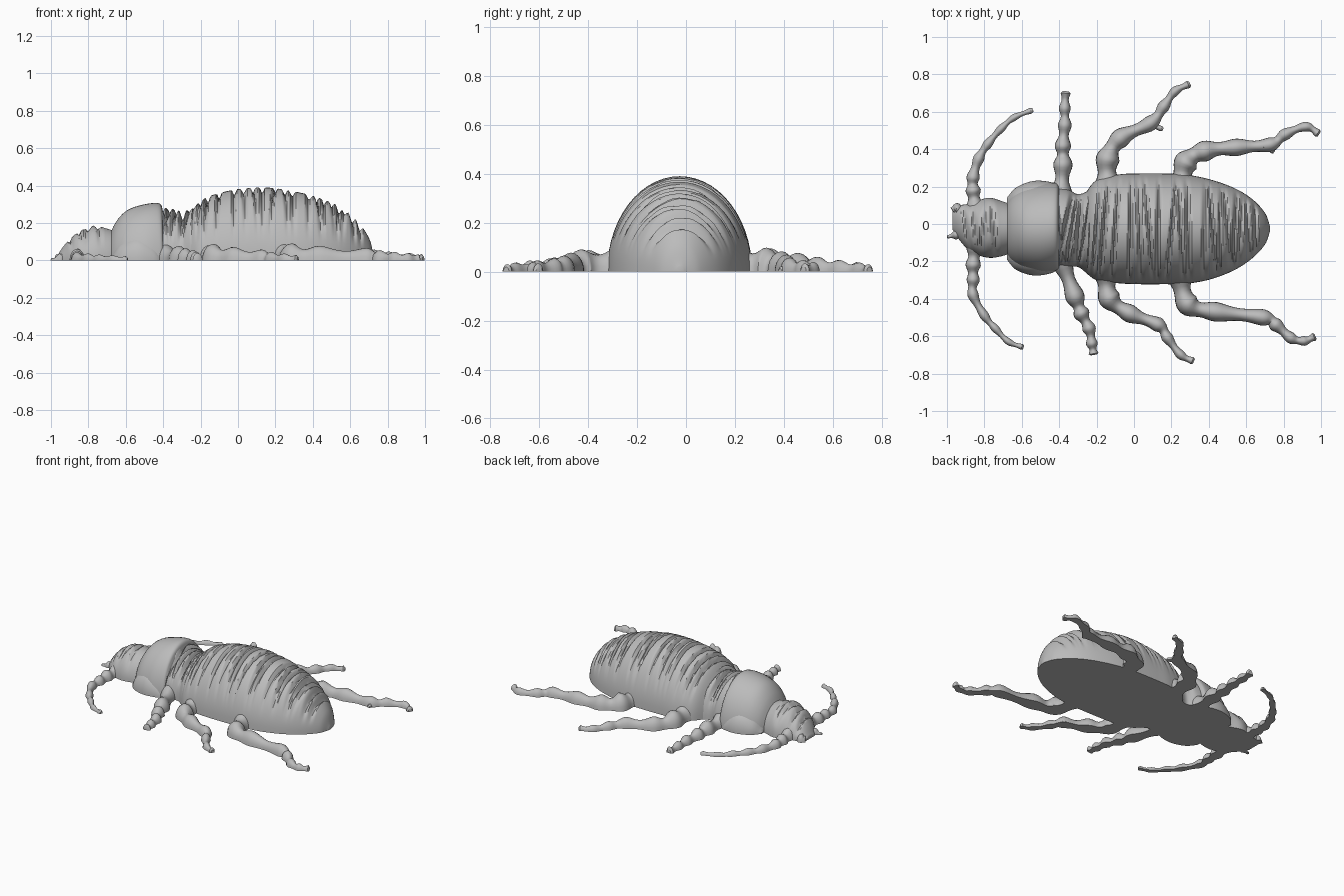
import bpy, bmesh, math, random
from mathutils import Vector

random.seed(4)
if "Cube" in bpy.data.objects:
    bpy.data.objects.remove(bpy.data.objects["Cube"], do_unlink=True)

grey = bpy.data.materials.new("plain grey")
grey.use_nodes = True
grey.diffuse_color = (0.5, 0.5, 0.5, 1)
grey.node_tree.nodes["Principled BSDF"].inputs["Base Color"].default_value = grey.diffuse_color


def spline(keys, steps):
    """Smooth curve through key tuples of any length."""
    pts = [Vector(k) for k in keys]
    pts = [pts[0] * 2 - pts[1]] + pts + [pts[-1] * 2 - pts[-2]]
    out = []
    for a, b, c, d in zip(pts, pts[1:], pts[2:], pts[3:]):
        for i in range(steps):
            t = i / steps
            out.append((b * 2 + (c - a) * t + (a * 2 - b * 5 + c * 4 - d) * t ** 2
                        + (b * 3 - a - c * 3 + d) * t ** 3) / 2)
    return out + [pts[-2]]


def skin(name, rings, angle=35):
    """Join matching rings into a closed solid."""
    bm = bmesh.new()
    loops = [[bm.verts.new(p) for p in ring] for ring in rings]
    n = len(loops[0])
    for a, b in zip(loops, loops[1:]):
        for i in range(n):
            j = (i + 1) % n
            bm.faces.new((a[i], a[j], b[j], b[i]))
    bm.faces.new(loops[0])
    bm.faces.new(loops[-1])
    bmesh.ops.recalc_face_normals(bm, faces=bm.faces)
    mesh = bpy.data.meshes.new(name)
    bm.to_mesh(mesh)
    bm.free()
    mesh.materials.append(grey)
    obj = bpy.data.objects.new(name, mesh)
    bpy.context.collection.objects.link(obj)
    bpy.ops.object.select_all(action="DESELECT")
    obj.select_set(True)
    bpy.context.view_layer.objects.active = obj
    bpy.ops.object.shade_smooth_by_angle(angle=math.radians(angle))
    return obj


def shell(name, keys, grooves=(), steps=5, sides=28):
    """Flat-bottomed dome along x; keys are (x, right edge, left edge, height).
    Each groove (x, slant, half width, depth) is a slit fading down the sides."""
    rings = []
    for x, low, high, height in spline(keys, steps):
        ring = []
        for i in range(sides + 1):
            a = math.pi * i / sides
            up = math.sin(a)
            dip = 0
            for gx, slant, width, depth in grooves:
                centre = gx + slant * math.cos(a)
                near = 1 - abs(x - centre) / width
                dip = max(dip, depth * near * max(0, up * 1.5 - 0.5))
            y = (low + high) / 2 + (high - low) / 2 * math.cos(a) * (1 - dip)
            ring.append((x, y, max(0, height * up - dip)))
        rings.append(ring)
    return skin(name, rings)


def limb(name, path, r0, r1, bulges=0.18, sides=10, steps=8):
    """Jointed, tapering half-tube resting on the ground."""
    pts = spline(path, steps)
    rings = []
    for k, p in enumerate(pts):
        t = k / (len(pts) - 1)
        d = (pts[min(k + 1, len(pts) - 1)] - pts[max(k - 1, 0)]).normalized()
        side = Vector((-d.y, d.x))
        r = (r1 + (r0 - r1) * (1 - t) ** 1.5) * (1 + bulges * math.cos(math.tau * k / steps))
        if k == len(pts) - 1:
            r *= 0.6
        ring = []
        for i in range(sides + 1):
            a = math.pi * i / sides
            q = p + side * r * math.cos(a)
            ring.append((q.x, q.y, 1.5 * r * math.sin(a)))
        rings.append(ring)
    return skin(name, rings, 40)


def folds(positions, slant, width, depth):
    return [(x, random.uniform(-slant, slant), width * random.uniform(0.7, 1.3),
             depth * random.uniform(0.7, 1.2)) for x in positions]


# Head, thorax, waist and abdomen
shell("head", [(-.97, -.03, .08, .02), (-.93, -.09, .1, .08), (-.87, -.15, .11, .14),
               (-.78, -.18, .14, .185), (-.7, -.17, .12, .17), (-.62, -.14, .09, .14)],
      folds((-.9, -.85, -.8, -.75), .03, .018, .025), 8)
shell("thorax", [(-.69, -.14, .09, .13), (-.65, -.2, .15, .21), (-.59, -.24, .19, .27),
                 (-.5, -.26, .215, .3), (-.42, -.25, .22, .305), (-.4, -.24, .2, .26)])
shell("waist", [(-.43, -.23, .2, .28), (-.36, -.23, .19, .28), (-.3, -.23, .16, .265),
                (-.24, -.27, .18, .28), (-.17, -.29, .22, .31)],
      folds([-.4 + .035 * i for i in range(7)], .05, .016, .05), 14)
shell("abdomen", [(-.27, -.25, .15, .22), (-.2, -.3, .235, .32), (-.08, -.317, .265, .365),
                  (.03, -.322, .27, .385), (.15, -.322, .27, .39), (.27, -.32, .265, .375),
                  (.4, -.298, .24, .345), (.53, -.25, .195, .295), (.63, -.185, .135, .22),
                  (.7, -.11, .06, .12), (.727, -.04, -.01, .02)],
      folds((-.2, -.16, -.1, -.02, .03, .08, .13, .2, .25, .29, .38, .42, .46,
             .5, .54, .57, .61, .65), .03, .014, .04), 16)

# Lobes low on both flanks of the thorax
shell("right_thorax_lobe", [(-.68, -.19, -.1, .02), (-.63, -.245, -.1, .09),
                            (-.54, -.275, -.1, .13), (-.45, -.265, -.1, .1), (-.4, -.24, -.1, .02)])
shell("left_thorax_lobe", [(-.68, .05, .14, .02), (-.63, .05, .195, .09),
                           (-.54, .05, .23, .13), (-.45, .05, .225, .1), (-.4, .05, .2, .02)])

# Jaws
limb("right_jaw", [(-.92, -.05), (-.96, -.06), (-1, -.07)], .04, .008)
limb("left_jaw", [(-.9, .06), (-.95, .08), (-.97, .07)], .04, .02)

# Antennae
limb("left_antenna", [(-.85, .1), (-.86, .18), (-.86, .25), (-.83, .35), (-.78, .43),
                      (-.71, .51), (-.64, .57), (-.54, .61)], .04, .014)
limb("right_antenna", [(-.85, -.13), (-.86, -.22), (-.86, -.3), (-.86, -.38), (-.8, -.49),
                       (-.74, -.56), (-.67, -.63), (-.59, -.66)], .04, .014)

# Legs
limb("left_front_leg", [(-.39, .16), (-.38, .32), (-.38, .42), (-.37, .53),
                        (-.37, .62), (-.365, .71)], .05, .023, .22)
limb("right_front_leg", [(-.39, -.19), (-.315, -.39), (-.28, -.48), (-.24, -.56),
                         (-.225, -.64), (-.215, -.7)], .05, .023, .22)
limb("left_middle_leg", [(-.14, .2), (-.14, .35), (-.07, .46), (.09, .54),
                         (.16, .63), (.22, .71), (.3, .75)], .065, .018)
limb("right_middle_leg", [(-.15, -.26), (-.13, -.4), (-.02, -.48), (.13, -.54),
                          (.18, -.61), (.25, -.7), (.32, -.735)], .06, .018)
limb("left_hind_leg", [(.25, .2), (.28, .33), (.38, .39), (.55, .41),
                       (.73, .425), (.81, .48), (.92, .52), (.99, .48)], .065, .02)
limb("right_hind_leg", [(.24, -.27), (.29, -.43), (.44, -.47), (.69, -.5),
                        (.76, -.54), (.84, -.61), (.91, -.625), (.97, -.6)], .06, .02)

# Shin spurs
for name, start, end in (("left_middle", (.08, .54), (.155, .505)),
                         ("right_middle", (.12, -.54), (.15, -.505)),
                         ("left_hind", (.7, .42), (.75, .385)),
                         ("right_hind", (.68, -.5), (.73, -.48))):
    limb(name + "_spur", [start, end], .03, .012)
